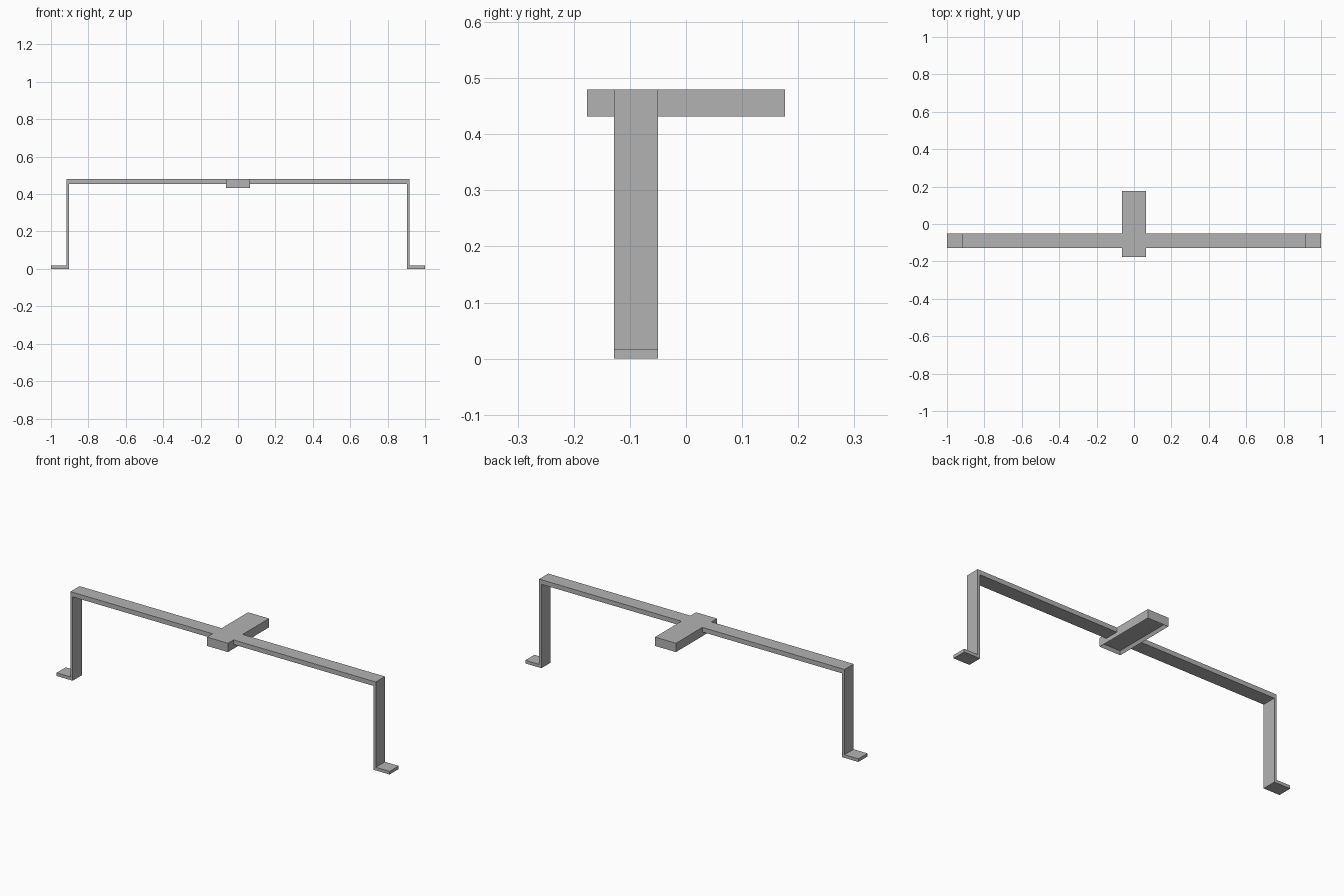
import bpy, bmesh
from mathutils import Vector

old = bpy.data.objects.get("Cube")
if old:
    bpy.data.objects.remove(old, do_unlink=True)

grey = bpy.data.materials.new("plain grey")
grey.use_nodes = True
colour = (0.45, 0.45, 0.45, 1)
grey.diffuse_color = colour
grey.node_tree.nodes["Principled BSDF"].inputs["Base Color"].default_value = colour


def finish(bm, name):
    bmesh.ops.recalc_face_normals(bm, faces=bm.faces)
    mesh = bpy.data.meshes.new(name)
    bm.to_mesh(mesh)
    bm.free()
    mesh.materials.append(grey)
    obj = bpy.data.objects.new(name, mesh)
    bpy.context.collection.objects.link(obj)
    return obj


# Bent strap: half of the outline, mirrored, then extruded in depth
TOP, FRONT, BACK = 0.48, -0.128, -0.05
half = [(0.903, 0.455), (0.903, 0), (1, 0), (1, 0.017), (0.917, 0.017), (0.917, TOP)]
outline = half + [(-x, z) for x, z in reversed(half)]
bm = bmesh.new()
face = bm.faces.new([bm.verts.new((x, FRONT, z)) for x, z in outline])
grown = bmesh.ops.extrude_face_region(bm, geom=[face], use_keep_orig=True)
moved = [v for v in grown["geom"] if isinstance(v, bmesh.types.BMVert)]
bmesh.ops.translate(bm, verts=moved, vec=(0, BACK - FRONT, 0))
finish(bm, "bent_strap")

# Centre block with a shallow recess in its underside
bm = bmesh.new()
bmesh.ops.create_cube(bm, size=1)
bmesh.ops.scale(bm, verts=bm.verts, vec=(0.126, 0.352, 0.048))
bmesh.ops.translate(bm, verts=bm.verts, vec=(0, 0, TOP - 0.024))
bm.normal_update()
under = min(bm.faces, key=lambda f: f.calc_center_median().z)
bmesh.ops.inset_region(bm, faces=[under], thickness=0.014)
for v in under.verts:
    v.co += Vector((0, 0, 0.016))
finish(bm, "centre_block")
